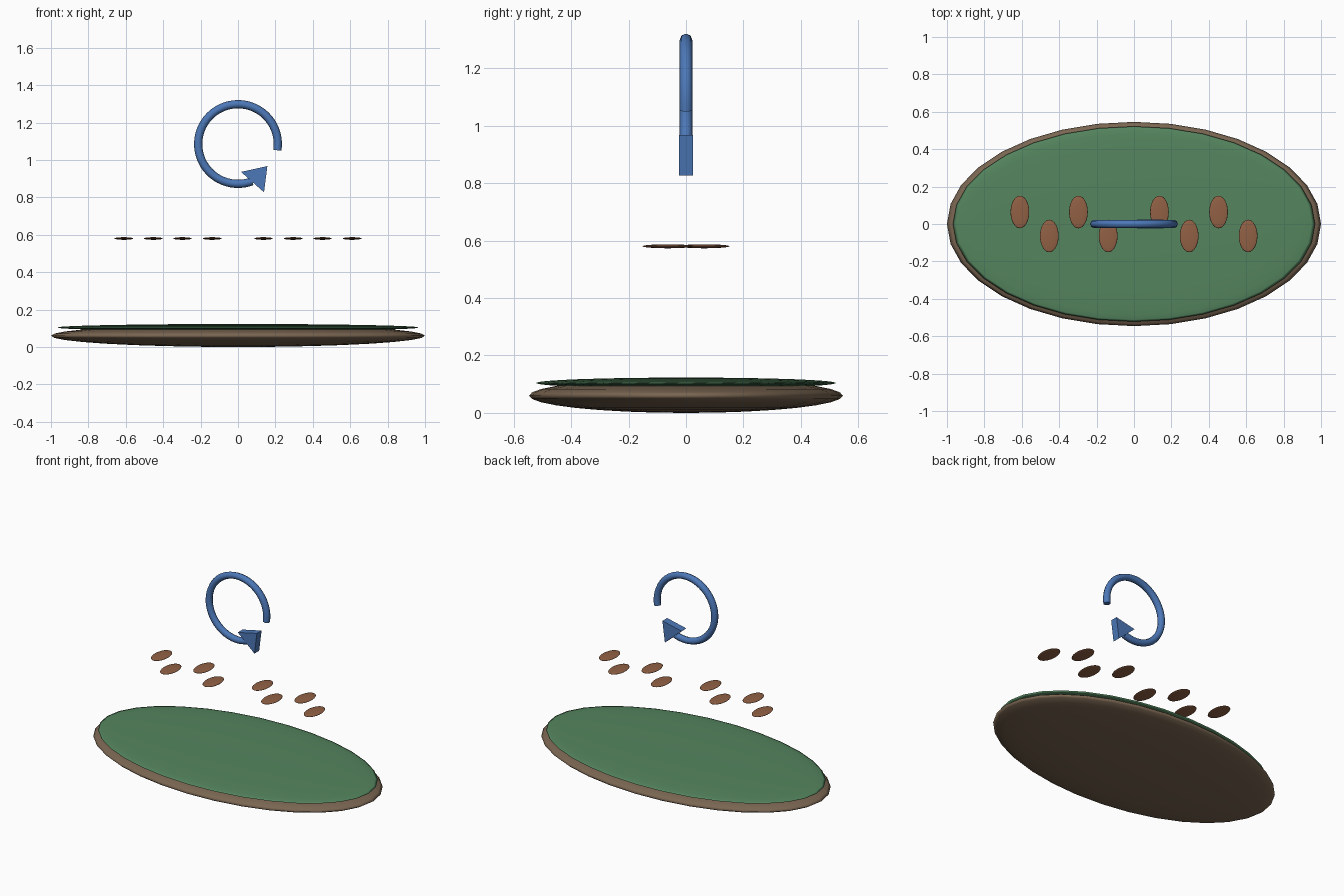
import bpy, bmesh, math

if "Cube" in bpy.data.objects:
    bpy.data.objects.remove(bpy.data.objects["Cube"])


def material(name, rgb):
    m = bpy.data.materials.new(name)
    m.diffuse_color = (*rgb, 1)
    m.use_nodes = True
    m.node_tree.nodes["Principled BSDF"].inputs["Base Color"].default_value = m.diffuse_color
    return m


SOIL = material("soil_brown", (0.196, 0.133, 0.084))
GRASS = material("grass_green", (0.09, 0.235, 0.113))
PRINT = material("print_brown", (0.285, 0.119, 0.059))
BLUE = material("arrow_blue", (0.073, 0.188, 0.477))


def ellipsoid(name, centre, radii, mat, segments=32, rings=16):
    bpy.ops.mesh.primitive_uv_sphere_add(segments=segments, ring_count=rings, location=centre)
    ob = bpy.context.object
    ob.name = name
    ob.scale = radii
    bpy.ops.object.transform_apply(location=False, rotation=False, scale=True)
    bpy.ops.object.shade_smooth()
    ob.data.materials.append(mat)
    return ob


# Oval base with a thin green top layer
ellipsoid("base_slab", (0, 0, 0.06), (1.0, 0.546, 0.06), SOIL)
ellipsoid("grass_top", (0, 0, 0.104), (0.968, 0.522, 0.019), GRASS)

# Two rows of floating footprints, staggered left and right
for i, x in enumerate((-0.61, -0.453, -0.297, -0.138, 0.136, 0.295, 0.452, 0.61)):
    y = 0.064 if i % 2 == 0 else -0.064
    ellipsoid(f"footprint_{i + 1}", (x, y, 0.58), (0.05, 0.087, 0.007), PRINT)

# Round arrow shaft: an open ring swept with a round section
R, CZ, N = 0.213, 1.085, 48
START, END = math.radians(-9), math.radians(291)
curve = bpy.data.curves.new("arrow_shaft", 'CURVE')
curve.dimensions = '3D'
curve.bevel_depth = 0.022
curve.bevel_resolution = 2
curve.use_fill_caps = True
path = curve.splines.new('POLY')
path.points.add(N)
for i, p in enumerate(path.points):
    a = START + (END - START) * i / N
    p.co = (R * math.cos(a), 0, CZ + R * math.sin(a), 1)
shaft = bpy.data.objects.new("arrow_shaft", curve)
bpy.context.collection.objects.link(shaft)
bpy.ops.object.select_all(action='DESELECT')
shaft.select_set(True)
bpy.context.view_layer.objects.active = shaft
bpy.ops.object.convert(target='MESH')
shaft = bpy.context.object
shaft.data.materials.clear()
shaft.data.materials.append(BLUE)
bpy.ops.object.shade_smooth_by_angle(angle=math.radians(50))

# Flat triangular arrow head
bm = bmesh.new()
tri = [(0.016, 0.936), (0.139, 0.827), (0.157, 0.967)]
face = bm.faces.new([bm.verts.new((x, -0.025, z)) for x, z in tri])
ext = bmesh.ops.extrude_face_region(bm, geom=[face])
bmesh.ops.translate(bm, vec=(0, 0.05, 0),
                    verts=[v for v in ext["geom"] if isinstance(v, bmesh.types.BMVert)])
bmesh.ops.recalc_face_normals(bm, faces=bm.faces)
mesh = bpy.data.meshes.new("arrow_head")
bm.to_mesh(mesh)
bm.free()
mesh.materials.append(BLUE)
bpy.context.collection.objects.link(bpy.data.objects.new("arrow_head", mesh))
